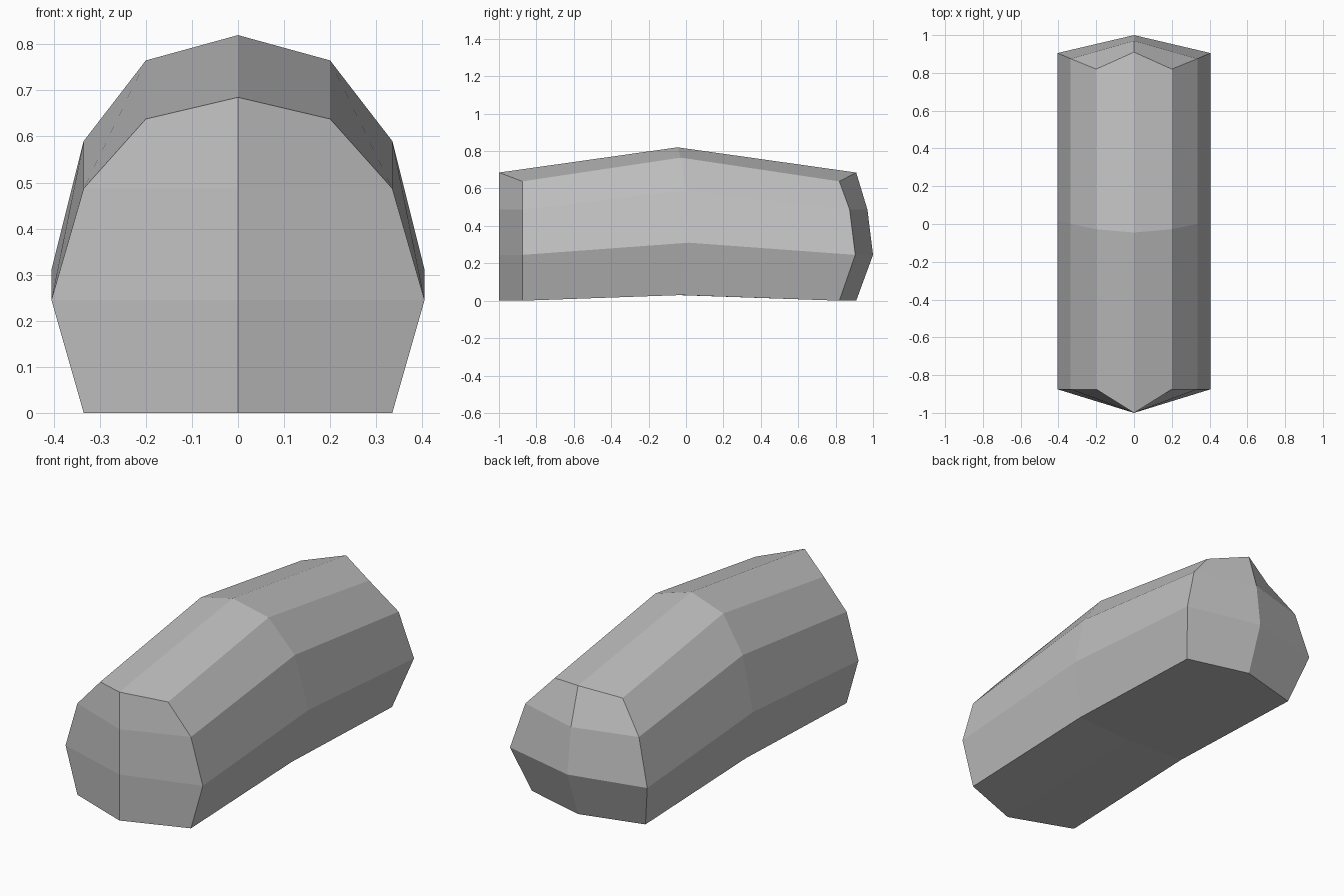
import bpy
import bmesh

cube = bpy.data.objects.get("Cube")
if cube:
    bpy.data.objects.remove(cube, do_unlink=True)

# Single flat grey
grey = bpy.data.materials.new("plain_grey")
grey.use_nodes = True
colour = (0.52, 0.52, 0.52, 1)
grey.diffuse_color = colour
grey.node_tree.nodes["Principled BSDF"].inputs["Base Color"].default_value = colour

# Half outline from underside centre, round the flank, to the ridge:
# x, end height, middle height, front y, back y
outline = [
    (0, 0, 0.03, -1, 0.91),
    (0.335, 0, 0.03, -0.875, 0.82),
    (0.405, 0.245, 0.31, -0.875, 0.905),
    (0.335, 0.487, 0.59, -0.875, 0.875),
    (0.2, 0.638, 0.765, -0.875, 0.82),
    (0, 0.685, 0.82, -1, 0.91),
]
# Keel points on each end, at the heights of the flank rows: z, front y, back y
keel = [(0.245, -1, 1), (0.487, -1, 0.97)]

bm = bmesh.new()
front, middle, back = [], [], []
for x, z_end, z_mid, y_front, y_back in outline:
    front.append(bm.verts.new((x, y_front, z_end)))
    middle.append(bm.verts.new((x, (y_front + y_back) / 2, z_mid)))
    back.append(bm.verts.new((x, y_back, z_end)))

# Arched body skin
for a, b in ((front, middle), (middle, back)):
    for i in range(len(outline) - 1):
        bm.faces.new((a[i], a[i + 1], b[i + 1], b[i]))

# Wedge shaped end caps
for ring, column in ((front, 1), (back, 2)):
    spine = [ring[0]] + [bm.verts.new((0, k[column], k[0])) for k in keel] + [ring[-1]]
    for i in range(len(spine) - 1):
        bm.faces.new((spine[i], ring[i + 1], ring[i + 2], spine[i + 1]))

# Mirror the half across the centre plane
bmesh.ops.mirror(bm, geom=bm.verts[:] + bm.edges[:] + bm.faces[:],
                 axis="X", merge_dist=0.001)
bmesh.ops.remove_doubles(bm, verts=bm.verts[:], dist=0.001)
bmesh.ops.recalc_face_normals(bm, faces=bm.faces[:])

mesh = bpy.data.meshes.new("arched_body")
bm.to_mesh(mesh)
bm.free()
mesh.materials.append(grey)
body = bpy.data.objects.new("arched_body", mesh)
bpy.context.collection.objects.link(body)
